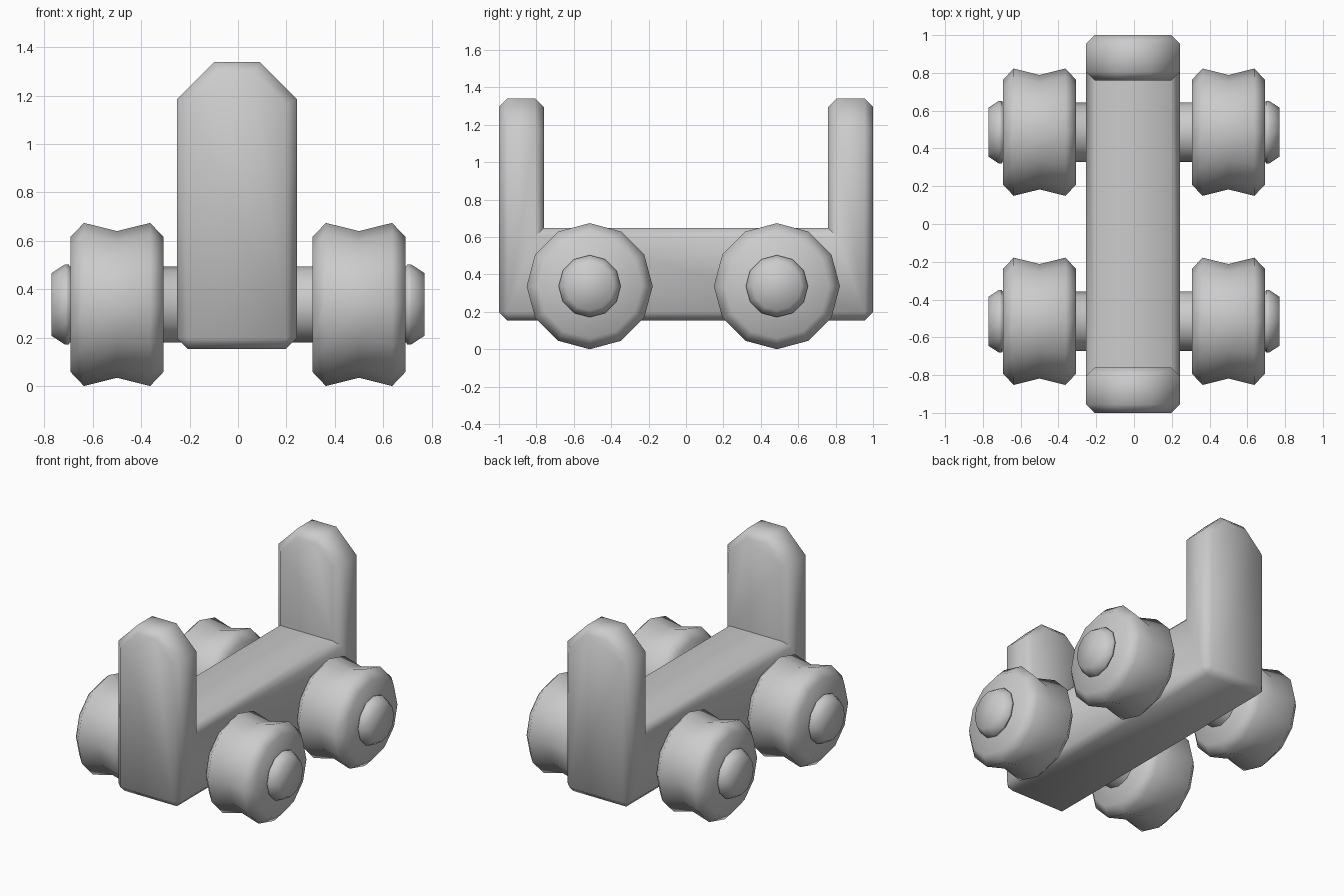
import bpy, bmesh
from math import radians, pi, sin, cos

if "Cube" in bpy.data.objects:
    bpy.data.objects.remove(bpy.data.objects["Cube"])

WHEEL_Z = 0.337
AXLE_YS = (-0.515, 0.486)


def finish(name, bm, angle):
    bmesh.ops.recalc_face_normals(bm, faces=bm.faces[:])
    mesh = bpy.data.meshes.new(name)
    bm.to_mesh(mesh)
    bm.free()
    obj = bpy.data.objects.new(name, mesh)
    bpy.context.collection.objects.link(obj)
    bpy.ops.object.select_all(action='DESELECT')
    obj.select_set(True)
    bpy.context.view_layer.objects.active = obj
    bpy.ops.object.shade_smooth_by_angle(angle=radians(angle))
    return obj


def lathe_x(name, profile, y, sides=12):
    """Turn (x, radius) points around a crosswise axis, with capped ends."""
    bm = bmesh.new()
    rings = []
    for x, r in profile:
        rings.append([bm.verts.new((x, y + r * sin(2 * pi * i / sides),
                                    WHEEL_Z + r * cos(2 * pi * i / sides)))
                      for i in range(sides)])
    for a, b in zip(rings, rings[1:]):
        for i in range(sides):
            j = (i + 1) % sides
            bm.faces.new((a[i], a[j], b[j], b[i]))
    bm.faces.new(rings[0])
    bm.faces.new(rings[-1])
    return finish(name, bm, 65)


# Body: U-shaped side profile extruded across the width
bm = bmesh.new()
outline = [(-1, 0.153), (1, 0.153), (1, 1.34), (0.76, 1.34),
           (0.76, 0.648), (-0.76, 0.648), (-0.76, 1.34), (-1, 1.34)]
side = bm.faces.new([bm.verts.new((-0.253, y, z)) for y, z in outline])
ext = bmesh.ops.extrude_face_region(bm, geom=[side])
bmesh.ops.translate(bm, vec=(0.496, 0, 0),
                    verts=[v for v in ext['geom'] if isinstance(v, bmesh.types.BMVert)])
bmesh.ops.recalc_face_normals(bm, faces=bm.faces[:])

# Cut the upper corners of both posts
corners = [e for e in bm.edges
           if all(v.co.z > 1.3 for v in e.verts)
           and abs(e.verts[0].co.x - e.verts[1].co.x) < 0.01]
bmesh.ops.bevel(bm, geom=corners, offset=0.155, segments=1, affect='EDGES')

# Soften the outer edges, leaving inner corners and the 45 degree edges crisp
bm.normal_update()
edges = [e for e in bm.edges if e.calc_face_angle_signed(0) > radians(60)]
bmesh.ops.bevel(bm, geom=edges, offset=0.045, segments=1, affect='EDGES')
finish("body", bm, 50)

# Axles with rounded hub ends, and wheels with a waisted tread
half_axle = [(0.695, 0.157), (0.70, 0.166), (0.715, 0.166), (0.77, 0.13)]
axle = [(-x, r) for x, r in reversed(half_axle)] + half_axle
tread = [(-0.193, 0.278), (-0.137, 0.337), (0, 0.303), (0.137, 0.337), (0.193, 0.278)]
for y, end in zip(AXLE_YS, ("front", "back")):
    lathe_x(f"{end}_axle", axle, y)
    for s, hand in ((-1, "left"), (1, "right")):
        lathe_x(f"{end}_{hand}_wheel", [(s * 0.5 + x, r) for x, r in tread], y)
